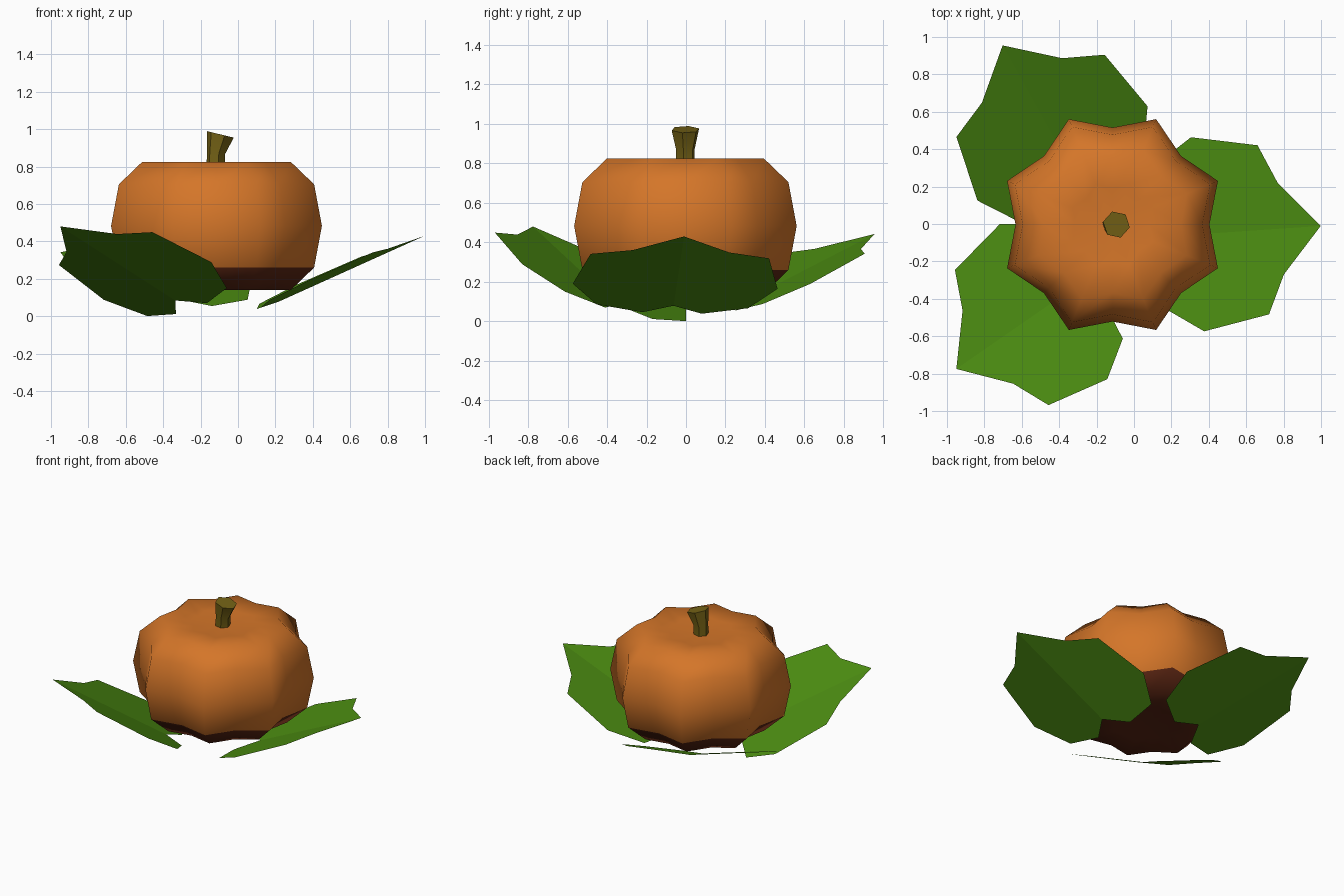
import bpy, bmesh, math
from math import sin, cos, pi, radians
from mathutils import Vector

if "Cube" in bpy.data.objects:
    bpy.data.objects.remove(bpy.data.objects["Cube"])


def material(name, rgb):
    m = bpy.data.materials.new(name)
    m.diffuse_color = (*rgb, 1)
    m.use_nodes = True
    m.node_tree.nodes["Principled BSDF"].inputs["Base Color"].default_value = m.diffuse_color
    return m


ORANGE = material("pumpkin_orange", (0.66, 0.18, 0.022))
BROWN = material("underside_brown", (0.10, 0.018, 0.006))
OLIVE = material("stem_olive", (0.18, 0.125, 0.008))
GREEN = material("leaf_green", (0.075, 0.275, 0.006))


def finish(name, bm, mats, smooth=None):
    me = bpy.data.meshes.new(name)
    bm.to_mesh(me)
    bm.free()
    for m in mats:
        me.materials.append(m)
    ob = bpy.data.objects.new(name, me)
    bpy.context.collection.objects.link(ob)
    if smooth is not None:
        bpy.ops.object.select_all(action='DESELECT')
        ob.select_set(True)
        bpy.context.view_layer.objects.active = ob
        bpy.ops.object.shade_smooth_by_angle(angle=radians(smooth))
    return ob


def bridge(bm, a, b):
    n = len(a)
    return [bm.faces.new((a[i], a[(i + 1) % n], b[(i + 1) % n], b[i])) for i in range(n)]


# Pumpkin body: eight ribs, alternating outer and inner radius
CX, CY = -0.115, -0.003
profile = [(0.233, 0.15), (0.43, 0.14), (0.565, 0.26), (0.61, 0.483),
           (0.565, 0.705), (0.43, 0.825), (0.233, 0.817)]
bm = bmesh.new()
rings = []
for r, z in profile:
    ring = []
    for i in range(16):
        a = i * pi / 8
        rr = r * (1.0 if i % 2 else 0.85)
        ring.append(bm.verts.new((CX + rr * cos(a), CY + rr * sin(a), z)))
    rings.append(ring)
for lo, hi in zip(rings, rings[1:]):
    bridge(bm, lo, hi)
bottom = bm.verts.new((CX, CY, 0.165))
top = bm.verts.new((CX, CY, 0.80))
for i in range(16):
    j = (i + 1) % 16
    bm.faces.new((rings[0][j], rings[0][i], bottom))
    bm.faces.new((rings[-1][i], rings[-1][j], top))
# dark underside below the lowest bulge ring
for f in bm.faces:
    f.material_index = 1 if f.calc_center_median().z < 0.24 else 0
finish("pumpkin_body", bm, [ORANGE, BROWN], 180)

# Stem: bent six-sided stalk flaring to a tilted cut top
bm = bmesh.new()
rings = []
for x, z, r, tilt in [(-0.12, 0.78, 0.050, 0), (-0.118, 0.87, 0.049, 0.1),
                      (-0.094, 0.972, 0.073, 0.24)]:
    ring = []
    for i in range(6):
        a = radians(-12 + 60 * i)
        dx = r * cos(a)
        ring.append(bm.verts.new((x + dx, -0.003 + r * sin(a), z - tilt * dx)))
    rings.append(ring)
for lo, hi in zip(rings, rings[1:]):
    bridge(bm, lo, hi)
bm.faces.new(rings[-1])
bm.faces.new(rings[0][::-1])
finish("stem", bm, [OLIVE], 40)

# Leaves: half outline (along, across), mirrored over a folded midrib
half = [(-0.12, 0), (-0.23, 0.15), (-0.20, 0.385), (0, 0.52),
        (0.352, 0.453), (0.446, 0.245), (0.66, 0)]


def leaf(name, x, y, z, yaw, slope, roll, su=1.0, sv=1.0):
    bm = bmesh.new()
    d = Vector((cos(radians(yaw)), sin(radians(yaw))))
    p = Vector((-d.y, d.x))

    def vert(u, v):
        u, v = u * su, v * sv
        q = Vector((x, y)) + d * u + p * v
        h = z + slope * u + 0.086 * abs(v) + roll * v
        return bm.verts.new((q.x, q.y, max(h, 0)))

    left = [vert(u, v) for u, v in half]
    right = [left[0]] + [vert(u, -v) for u, v in half[1:-1]] + [left[-1]]
    bm.faces.new(left[::-1])
    bm.faces.new(right)
    finish(name, bm, [GREEN])


leaf("leaf_right", 0.34, -0.055, 0.133, 3.9, 0.45, -0.025)
leaf("leaf_back_left", -0.3825, 0.3775, 0.145, 119, 0.45, 0.0)
leaf("leaf_front_left", -0.43, -0.415, 0.145, 214.7, 0.53, 0.2, 0.958, 0.97)
